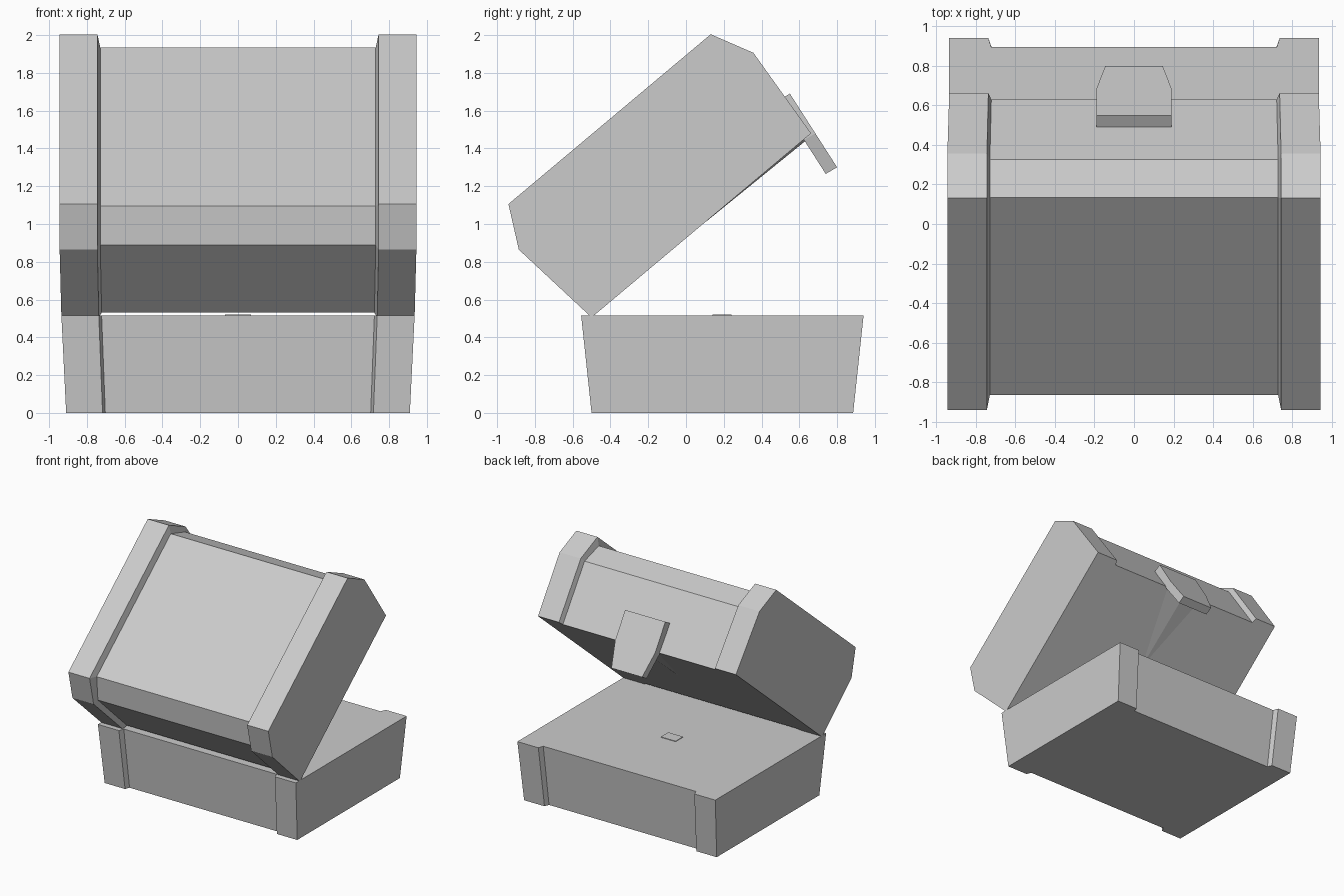
import bpy
import bmesh
import math
from mathutils import Vector, Matrix

cube = bpy.data.objects.get("Cube")
if cube:
    bpy.data.objects.remove(cube, do_unlink=True)

grey = bpy.data.materials.new("plain grey")
grey.use_nodes = True
grey.diffuse_color = (0.6, 0.6, 0.6, 1)
grey.node_tree.nodes["Principled BSDF"].inputs["Base Color"].default_value = (0.6, 0.6, 0.6, 1)


def loft(name, sections, matrix=Matrix()):
    """Skin a row of matching closed sections and cap both ends."""
    bm = bmesh.new()
    rings = [[bm.verts.new(matrix @ Vector(p)) for p in s] for s in sections]
    for a, b in zip(rings, rings[1:]):
        for i in range(len(a)):
            j = (i + 1) % len(a)
            bm.faces.new((a[i], a[j], b[j], b[i]))
    bm.faces.new(rings[0])
    bm.faces.new(rings[-1])
    bmesh.ops.recalc_face_normals(bm, faces=bm.faces)
    mesh = bpy.data.meshes.new(name)
    bm.to_mesh(mesh)
    bm.free()
    mesh.materials.append(grey)
    obj = bpy.data.objects.new(name, mesh)
    bpy.context.collection.objects.link(obj)
    return obj


def banded(name, outer, inner, flare, matrix=Matrix()):
    """Box with raised bands at both ends; flare scales x by height."""
    half = [(0.935, outer), (0.737, outer), (0.722, inner)]
    stations = [(-x, p) for x, p in half] + [(x, p) for x, p in reversed(half)]
    sections = [[(x * flare(z), y, z) for y, z in p] for x, p in stations]
    return loft(name, sections, matrix)


# Lower box, tapering towards the floor
TOP = 0.515
banded("chest_base",
       [(-0.50, 0), (0.885, 0), (0.94, TOP), (-0.555, TOP)],
       [(-0.46, 0), (0.845, 0), (0.895, TOP), (-0.51, TOP)],
       lambda z: 0.973 + 0.027 * z / TOP)

# Lid, drawn closed about its hinge and then swung open
swing = Matrix.Translation((0, -0.5, 0.505)) @ Matrix.Rotation(math.radians(40), 4, 'X')
banded("lid",
       [(0, 0), (-0.064, 0.523), (0.049, 0.743), (1.447, 0.743), (1.557, 0.523), (1.517, 0)],
       [(0.04, 0), (-0.02, 0.519), (0.10, 0.687), (1.405, 0.687), (1.515, 0.519), (1.475, 0)],
       lambda z: 1 + 0.01 * min(z / 0.5, 1), swing)

# Latch plate with a narrowed lower end, lying on the lid's lip
outline = [(-0.19, 0), (0.19, 0), (0.19, 0.25), (0.145, 0.463), (-0.145, 0.463), (-0.19, 0.25)]
along = Vector((0, 0.25, -0.39)).normalized()
start = Vector((0, 0.55, 1.69))
thickness = Vector((0, -0.06, -0.035))
front = [start + Vector((x, 0, 0)) + along * d for x, d in outline]
loft("latch", [front, [p + thickness for p in front]])

# Shallow wedge under the lid leading to the latch
loft("latch_rib", [[(-0.17, 1.475, 0), (0, 1.475, -0.012), (0.17, 1.475, 0)],
                   [(-0.005, 0.8, 0), (0, 0.8, -0.001), (0.005, 0.8, 0)]], swing)

# Small flat plate in the middle of the base's top
loft("centre_plate", [[(x, y, z) for x, y in ((-0.07, 0.14), (0.07, 0.14), (0.07, 0.24), (-0.07, 0.24))]
                      for z in (TOP - 0.002, TOP + 0.005)])
